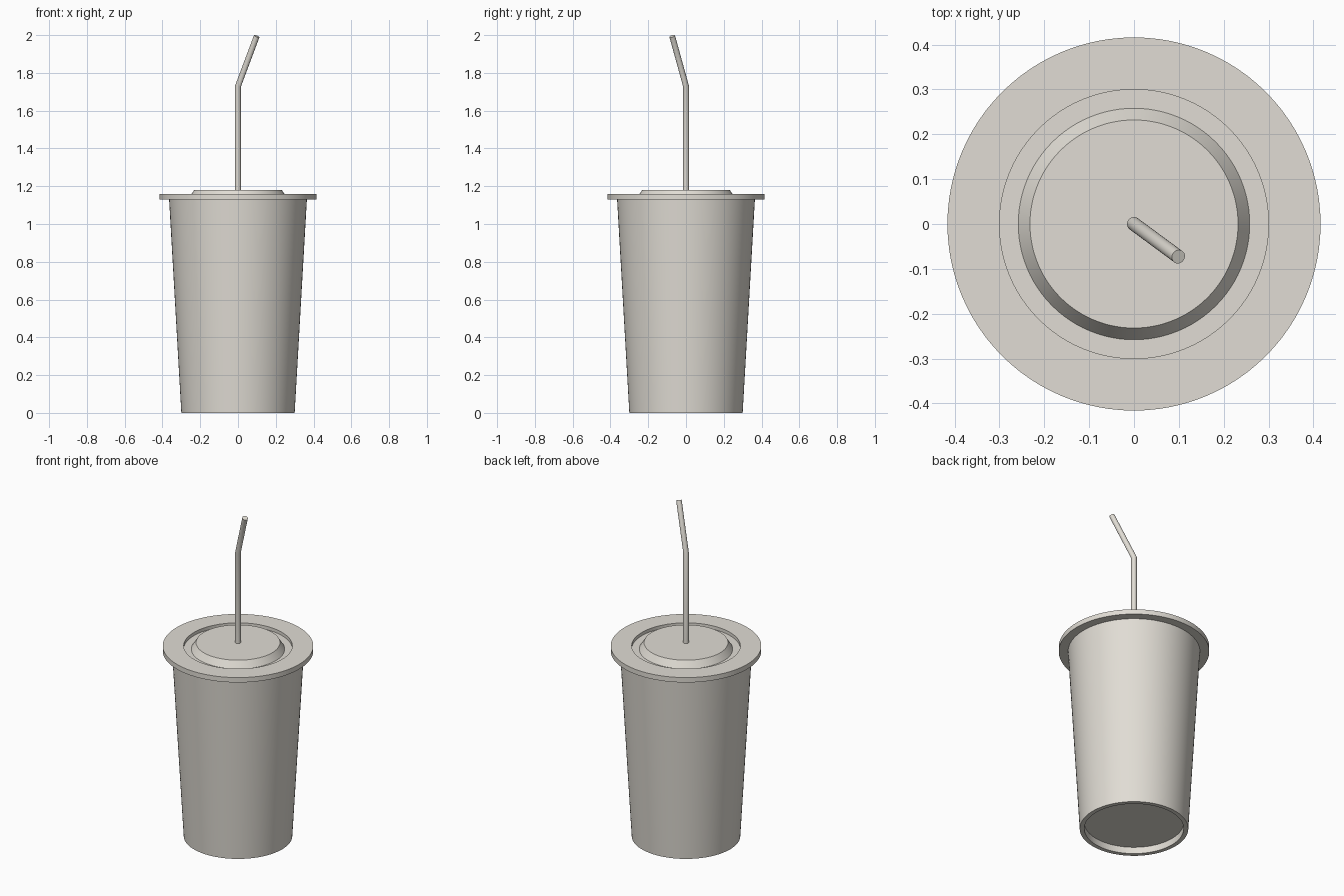
import bpy, bmesh, math
from mathutils import Vector

if "Cube" in bpy.data.objects:
    bpy.data.objects.remove(bpy.data.objects["Cube"])

mat = bpy.data.materials.new("warm_light_grey")
mat.diffuse_color = (0.75, 0.72, 0.66, 1.0)
mat.use_nodes = True
mat.node_tree.nodes["Principled BSDF"].inputs["Base Color"].default_value = mat.diffuse_color


def finish(name, bm):
    """Turn a bmesh into a smooth-shaded object with sharp edges kept."""
    bmesh.ops.recalc_face_normals(bm, faces=bm.faces[:])
    me = bpy.data.meshes.new(name)
    bm.to_mesh(me)
    bm.free()
    me.materials.append(mat)
    ob = bpy.data.objects.new(name, me)
    bpy.context.collection.objects.link(ob)
    bpy.ops.object.select_all(action='DESELECT')
    ob.select_set(True)
    bpy.context.view_layer.objects.active = ob
    bpy.ops.object.shade_smooth_by_angle(angle=math.radians(25))
    return ob


def skin(name, rings, n):
    """Bridge a list of n-point rings and cap both ends."""
    bm = bmesh.new()
    loops = [[bm.verts.new(p) for p in ring] for ring in rings]
    for a, b in zip(loops, loops[1:]):
        for i in range(n):
            j = (i + 1) % n
            bm.faces.new((a[i], a[j], b[j], b[i]))
    bm.faces.new(loops[0])
    bm.faces.new(loops[-1])
    return finish(name, bm)


def lathe(name, profile, n=96):
    angles = [2 * math.pi * i / n for i in range(n)]
    return skin(name, [[(r * math.cos(a), r * math.sin(a), z) for a in angles]
                       for r, z in profile], n)


# Tapered cup with a recessed base
lathe("cup_body", [(0.275, 0.04), (0.275, 0.0), (0.30, 0.0), (0.365, 1.135)])

# Wide flat lid with a groove around the raised centre
lathe("lid", [(0.416, 1.13), (0.416, 1.16), (0.30, 1.16), (0.30, 1.14),
              (0.258, 1.14), (0.232, 1.18)])

# Bent straw, mitred at the bend
R, SIDES = 0.0155, 24
bend, tip = Vector((0, 0, 1.73)), Vector((0.099, -0.073, 1.994))
up = Vector((0, 0, 1))
d = (tip - bend).normalized()
circle = [Vector((R * math.cos(t), R * math.sin(t), 0))
          for t in (2 * math.pi * i / SIDES for i in range(SIDES))]
miter = (up + d).normalized()
rot = up.rotation_difference(d)
skin("straw", [[c + Vector((0, 0, 1.16)) for c in circle],
               [bend + c - up * (c.dot(miter) / up.dot(miter)) for c in circle],
               [tip + rot @ c for c in circle]], SIDES)
